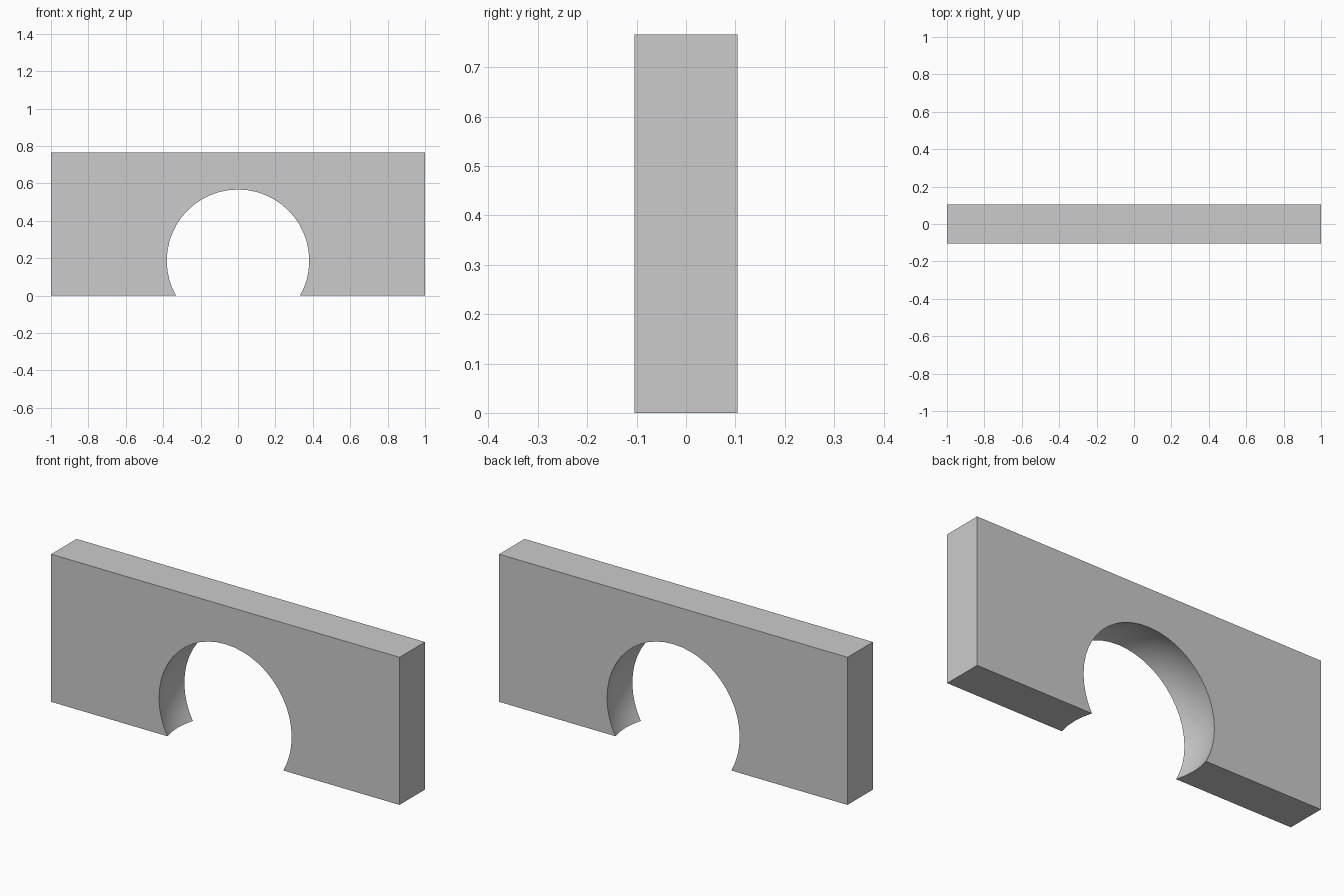
import bpy
import math

if "Cube" in bpy.data.objects:
    bpy.data.objects.remove(bpy.data.objects["Cube"])

LENGTH, DEPTH, HEIGHT = 2.0, 0.208, 0.766
OPEN_R, OPEN_Z = 0.381, 0.186          # opening radius on the wall faces

# wall block
bpy.ops.mesh.primitive_cube_add(size=1, location=(0, 0, HEIGHT / 2))
wall = bpy.context.object
wall.name = "arched_wall"
wall.scale = (LENGTH, DEPTH, HEIGHT)
bpy.ops.object.transform_apply(location=True, rotation=False, scale=True)

# ball cutter: leaves a hollow slightly wider at mid-depth
ball_r = math.hypot(OPEN_R, DEPTH / 2)
bpy.ops.mesh.primitive_uv_sphere_add(segments=48, ring_count=24, radius=ball_r,
                                     location=(0, 0, OPEN_Z),
                                     rotation=(math.pi / 2, 0, 0))
cutter = bpy.context.object
cutter.name = "opening_cutter"
cutter.hide_render = True

# cut the opening
cut = wall.modifiers.new("opening", 'BOOLEAN')
cut.operation = 'DIFFERENCE'
cut.solver = 'EXACT'
cut.object = cutter
bpy.ops.object.select_all(action='DESELECT')
wall.select_set(True)
bpy.context.view_layer.objects.active = wall
bpy.ops.object.modifier_apply(modifier=cut.name)
bpy.data.objects.remove(cutter, do_unlink=True)

# smooth hollow, crisp outer edges
bpy.ops.object.shade_smooth_by_angle(angle=math.radians(30))
